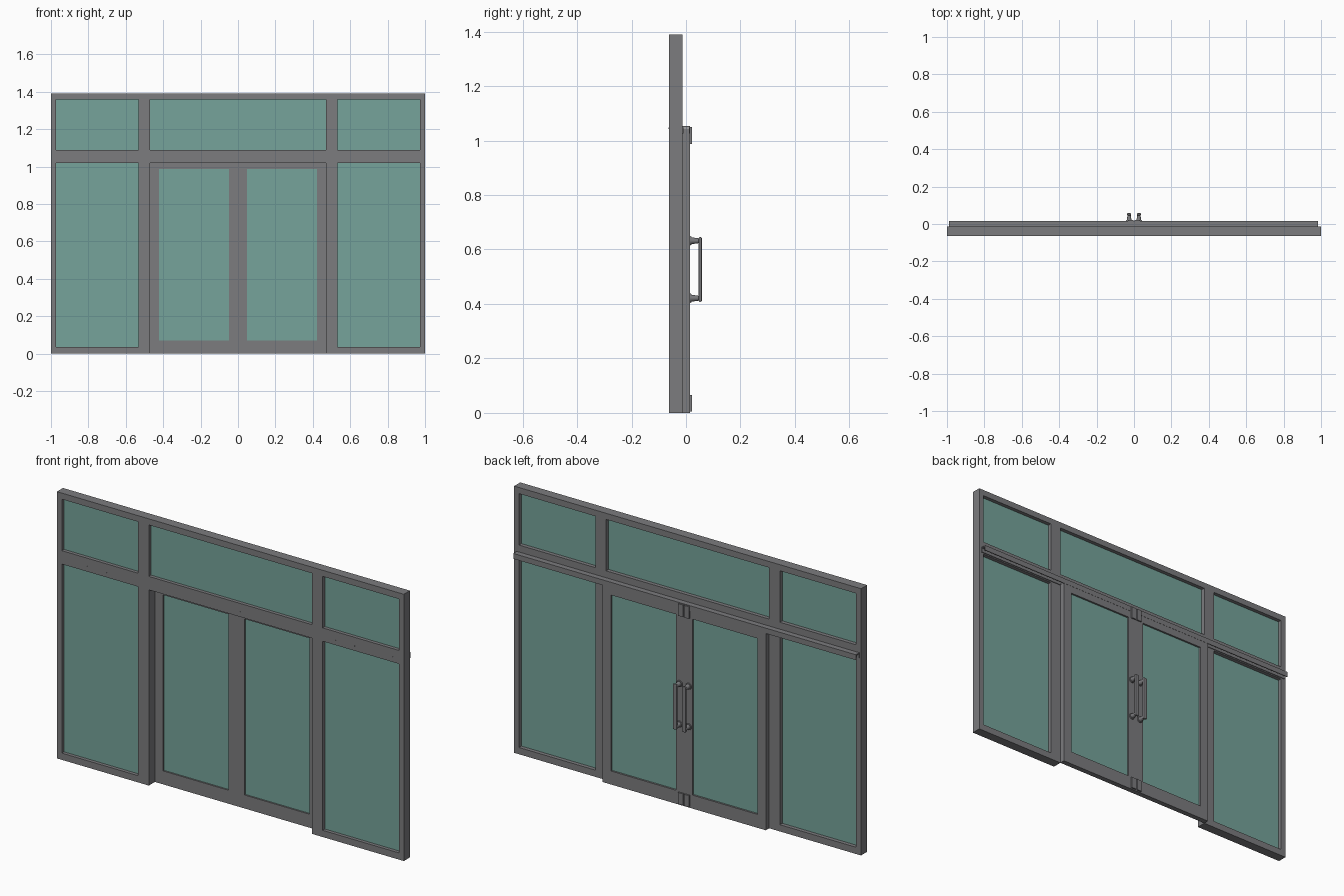
import bpy, bmesh, math
from mathutils import Matrix

if "Cube" in bpy.data.objects:
    bpy.data.objects.remove(bpy.data.objects["Cube"])


def material(name, rgb):
    m = bpy.data.materials.new(name)
    m.diffuse_color = (*rgb, 1)
    m.use_nodes = True
    m.node_tree.nodes["Principled BSDF"].inputs["Base Color"].default_value = m.diffuse_color
    return m


METAL = material("grey_metal", (0.20, 0.20, 0.21))
GLASS = material("teal_glass", (0.18, 0.37, 0.325))


def finish(name, bm, mat):
    bmesh.ops.recalc_face_normals(bm, faces=bm.faces)
    me = bpy.data.meshes.new(name)
    bm.to_mesh(me)
    bm.free()
    me.materials.append(mat)
    ob = bpy.data.objects.new(name, me)
    bpy.context.collection.objects.link(ob)
    return ob


def box(name, x, y, z, mat=METAL, bevel=0):
    bm = bmesh.new()
    bmesh.ops.create_cube(bm, size=1)
    for v in bm.verts:
        v.co = [c + u * (b - a) for c, u, (a, b) in
                zip([(a + b) / 2 for a, b in (x, y, z)], v.co, (x, y, z))]
    if bevel:
        bmesh.ops.bevel(bm, geom=bm.edges[:], offset=bevel, segments=2,
                        affect='EDGES', profile=0.5)
    return finish(name, bm, mat)


def rod(name, x, z, y0, y1, r0, r1, sides=16):
    # round part lying along y
    bm = bmesh.new()
    bmesh.ops.create_cone(bm, cap_ends=True, segments=sides, radius1=r0, radius2=r1,
                          depth=y1 - y0, matrix=Matrix.Translation((x, (y0 + y1) / 2, z))
                          @ Matrix.Rotation(-math.pi / 2, 4, 'X'))
    ob = finish(name, bm, METAL)
    for p in ob.data.polygons:
        p.use_smooth = len(p.vertices) == 4
    return ob


def lattice(name, xs, zs, holes, y0, y1):
    # slab of grid cells with openings cut right through
    bm = bmesh.new()
    cells = {(i, k) for i in range(len(xs) - 1) for k in range(len(zs) - 1)} - set(holes)

    def quad(*pts):
        bm.faces.new([bm.verts.new(p) for p in pts])

    for i, k in cells:
        a, b, c, d = xs[i], xs[i + 1], zs[k], zs[k + 1]
        for y in (y0, y1):
            quad((a, y, c), (b, y, c), (b, y, d), (a, y, d))
        for di, x in ((-1, a), (1, b)):
            if (i + di, k) not in cells:
                quad((x, y0, c), (x, y1, c), (x, y1, d), (x, y0, d))
        for dk, z in ((-1, c), (1, d)):
            if (i, k + dk) not in cells:
                quad((a, y0, z), (b, y0, z), (b, y1, z), (a, y1, z))
    bmesh.ops.remove_doubles(bm, verts=bm.verts, dist=1e-5)
    return finish(name, bm, METAL)


# fixed outer frame with the doorway left open
xs = [-1, -.972, -.532, -.47, .47, .532, .972, 1]
zs = [0, .035, 1.02, 1.09, 1.358, 1.39]
panes = [(1, 1), (5, 1), (1, 3), (3, 3), (5, 3)]
lattice("outer_frame", xs, zs, panes + [(3, 0), (3, 1)], -.063, -.013)
for i, k in panes:
    box("fixed_pane", (xs[i], xs[i + 1]), (-.045, -.033), (zs[k], zs[k + 1]), GLASS)

# pair of door leaves behind the frame
dx = [-.47, -.422, -.047, .047, .422, .47]
dz = [0, .07, .987, 1.045]
lattice("door_leaves", dx, dz, [(1, 1), (3, 1)], -.013, .0145)
for i in (1, 3):
    box("door_pane", (dx[i], dx[i + 1]), (-.005, .005), (dz[1], dz[2]), GLASS)

# sliding track, a channel open underneath
box("track_top", (-.99, .985), (-.013, .0155), (1.048, 1.054))
box("track_back_lip", (-.99, .985), (-.013, -.009), (1.026, 1.048))
box("track_front_lip", (-.99, .985), (.0115, .0155), (1.026, 1.048))

# screw heads along the transom
for n in range(18):
    rod("transom_screw", -.935 + n * .11, 1.045, -.0635, -.06, .003, .003, 8)

for s in (-1, 1):
    # corner patch plates at the meeting stiles
    for z in ((.006, .066), (.987, 1.05)):
        box("patch_plate", sorted((s * .003, s * .032)), (.012, .022), z)
    # pull handle
    x = s * .026
    box("handle_bar", (x - .011, x + .011), (.046, .058), (.408, .645), bevel=.004)
    for z in (.421, .632):
        rod("handle_flange", x, z, .014, .020, .017, .016)
        rod("handle_arm", x, z, .019, .052, .013, .008)
